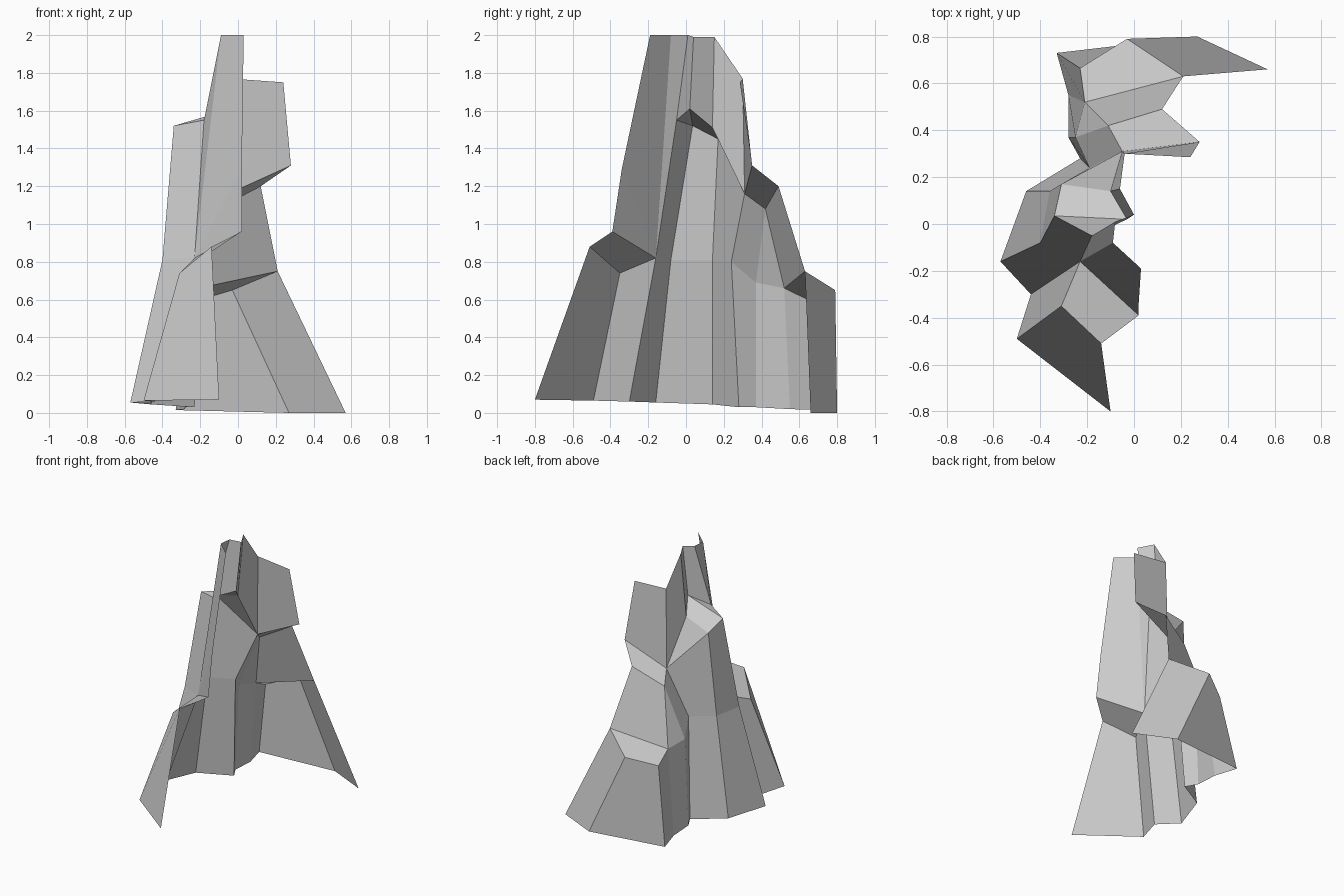
import bpy, bmesh
from mathutils import Vector

if "Cube" in bpy.data.objects:
    bpy.data.objects.remove(bpy.data.objects["Cube"])


def skin(name, *strips):
    """Stitch pairs of outlines (lower, upper) into flat rock faces."""
    bm = bmesh.new()
    for low, high in strips:
        for a, b, c, d in zip(low, low[1:], high[1:], high):
            loop = []
            for p in (d, c, b, a):          # repeated points give triangles
                if p not in loop:
                    loop.append(p)
            bm.faces.new([bm.verts.new(Vector(p)) for p in loop])
    bmesh.ops.remove_doubles(bm, verts=bm.verts, dist=0.0005)
    mesh = bpy.data.meshes.new(name)
    bm.to_mesh(mesh)
    bm.free()
    obj = bpy.data.objects.new(name, mesh)
    bpy.context.collection.objects.link(obj)
    return obj


# Ground outline, running from the front end round the left side to the back
foot = [(-.10, -.80, .07), (-.50, -.49, .065), (-.44, -.30, .06), (-.57, -.16, .055),
        (-.46, .14, .045), (-.23, .28, .03), (-.28, .37, .03), (-.28, .55, .02),
        (-.33, .73, .015), (.27, .80, 0), (.57, .66, 0)]

# Top outline of the lower wall
waist = [(-.14, -.51, .88), (-.31, -.35, .74), (-.23, -.16, .82), (-.40, -.08, .81),
         (-.36, .14, .81), (-.19, .24, .80), (-.25, .37, .69), (-.21, .52, .66),
         (-.23, .665, .59), (-.03, .79, .65), (.21, .63, .75)]

# Corner points of the shoulder, ledges and tower
front_low, front_mid = (.02, -.39, .96), (.02, -.34, 1.29)
sh_front, sh_left, sh_back = (-.18, -.05, 1.55), (-.34, .035, 1.52), (-.31, .17, 1.45)
notch = (-.05, .31, 1.16)
back_in, back_out = (-.11, .42, 1.08), (.12, .49, 1.20)
nook_front, nook_back = (-.03, .02, 1.61), (-.10, .14, 1.51)
wing = (.28, .35, 1.31)

# Tower rim
rim = [(.03, -.19, 2.0), (-.09, -.08, 2.0), (-.08, .01, 2.0), (0, .04, 1.99),
       (-.06, .15, 1.99), (-.04, .30, 1.77), (.24, .285, 1.75)]

# Lower wall
skin("lower_wall", (foot, waist))

# Middle wall
skin("middle_wall", (waist[2:8] + waist[10:],
                     [sh_front, sh_left, sh_back, notch, back_in, back_in, back_out]))

# Sloping ledges
skin("front_ledge", (waist[0:2], [front_low, waist[2]]))
skin("back_lower_ledge", (waist[8:10], [waist[7], waist[10]]))
skin("back_upper_ledge", ([back_in, back_out], [notch, wing]))
skin("shoulder_ledge", ([sh_front, sh_left, sh_back, notch],
                        [nook_front, nook_front, nook_back, notch]))

# Tower
skin("tower",
     ([front_low, waist[2]], [front_mid, waist[2]]),
     ([front_mid, waist[2], sh_front, nook_front, nook_back, notch, wing], rim))
